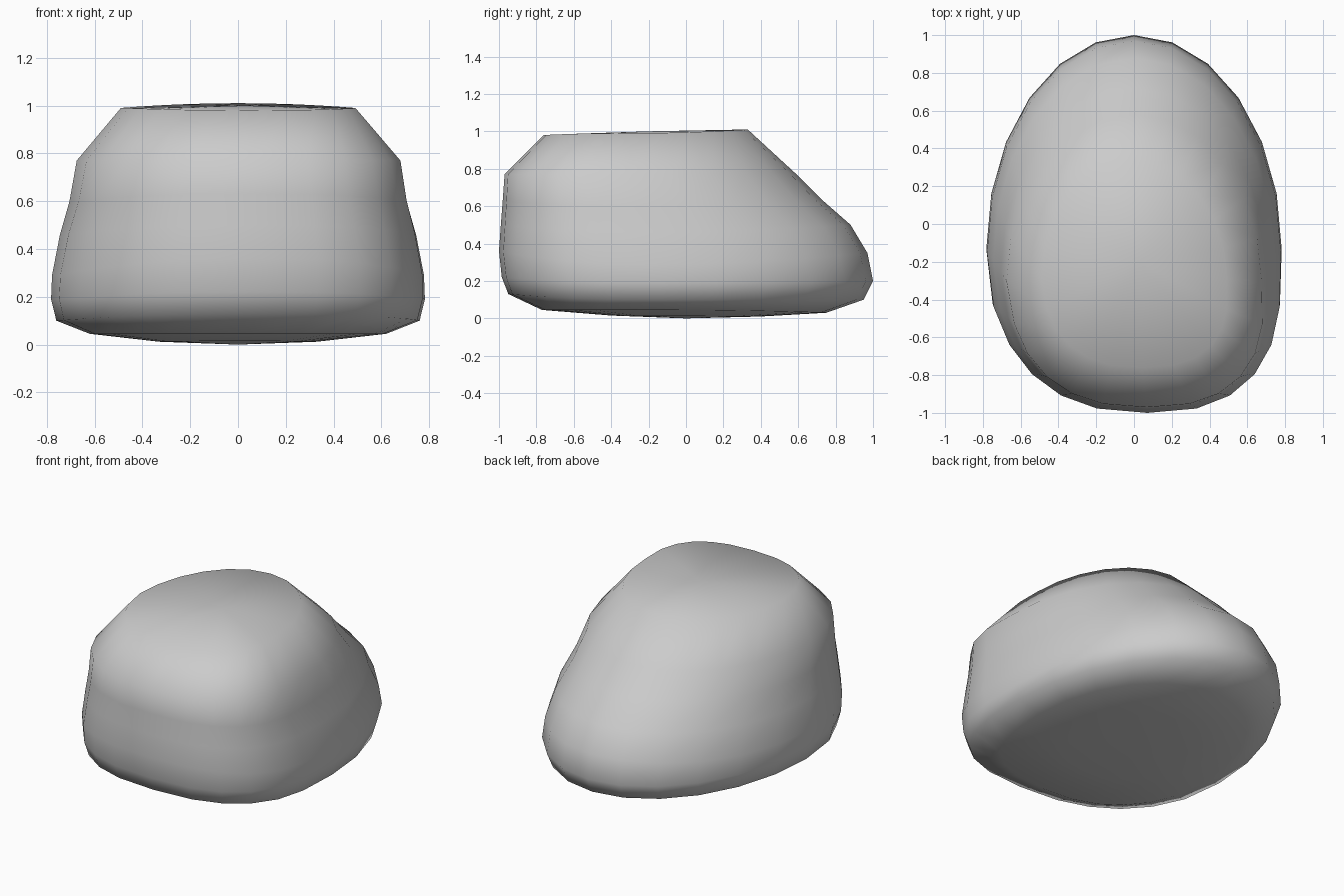
import bpy, bmesh
from math import sin, cos, tau

if "Cube" in bpy.data.objects:
    bpy.data.objects.remove(bpy.data.objects["Cube"])

SIDES = 24

# Body rings: front y, back y, half width, then z at the front, sides and back
RINGS = [
    (-0.40, 0.40, 0.33, 0.015, 0.012, 0.010),
    (-0.77, 0.75, 0.62, 0.045, 0.045, 0.03),
    (-0.95, 0.95, 0.76, 0.13, 0.10, 0.10),
    (-0.985, 1.00, 0.782, 0.22, 0.19, 0.20),
    (-1.00, 0.97, 0.778, 0.36, 0.29, 0.35),
    (-0.99, 0.88, 0.745, 0.50, 0.46, 0.50),
    (-0.98, 0.72, 0.705, 0.63, 0.60, 0.64),
    (-0.97, 0.58, 0.675, 0.77, 0.77, 0.78),
    (-0.76, 0.33, 0.49, 0.98, 0.99, 1.01),
]


def power(value, exponent):
    return abs(value) ** exponent * (1 if value >= 0 else -1)


def ring_point(ring, angle):
    """Egg-shaped section: rounded at the back, squarer at the front."""
    front, back, half, z_front, z_side, z_back = ring
    middle = front + (back - front) * 0.43
    c, s = cos(angle), sin(angle)
    if s >= 0:
        x, y = half * c, middle + (back - middle) * s
        z_end = z_back
    else:
        e = 2 / 2.5
        x = half * power(c, e)
        y = middle + (middle - front) * power(s, e)
        z_end = z_front
    # The nose leans slightly to one side
    x += 0.1 * max(0, -0.3 - y)
    return x, y, z_side + (z_end - z_side) * s * s


# Rounded body lofted through the rings
bm = bmesh.new()
loops = [[bm.verts.new(ring_point(r, tau * i / SIDES)) for i in range(SIDES)]
         for r in RINGS]
for low, high in zip(loops, loops[1:]):
    for i in range(SIDES):
        j = (i + 1) % SIDES
        bm.faces.new((low[i], low[j], high[j], high[i]))

# Flat underside and flat top, each a fan around a centre point
for loop, centre in ((loops[0], (0, 0, 0)), (loops[-1], (0.03, -0.2, 1.0))):
    hub = bm.verts.new(centre)
    for i in range(SIDES):
        bm.faces.new((loop[i], loop[(i + 1) % SIDES], hub))

bmesh.ops.recalc_face_normals(bm, faces=bm.faces)
for face in bm.faces:
    face.smooth = True

mesh = bpy.data.meshes.new("rounded_body")
bm.to_mesh(mesh)
bm.free()
body = bpy.data.objects.new("rounded_body", mesh)
bpy.context.collection.objects.link(body)
